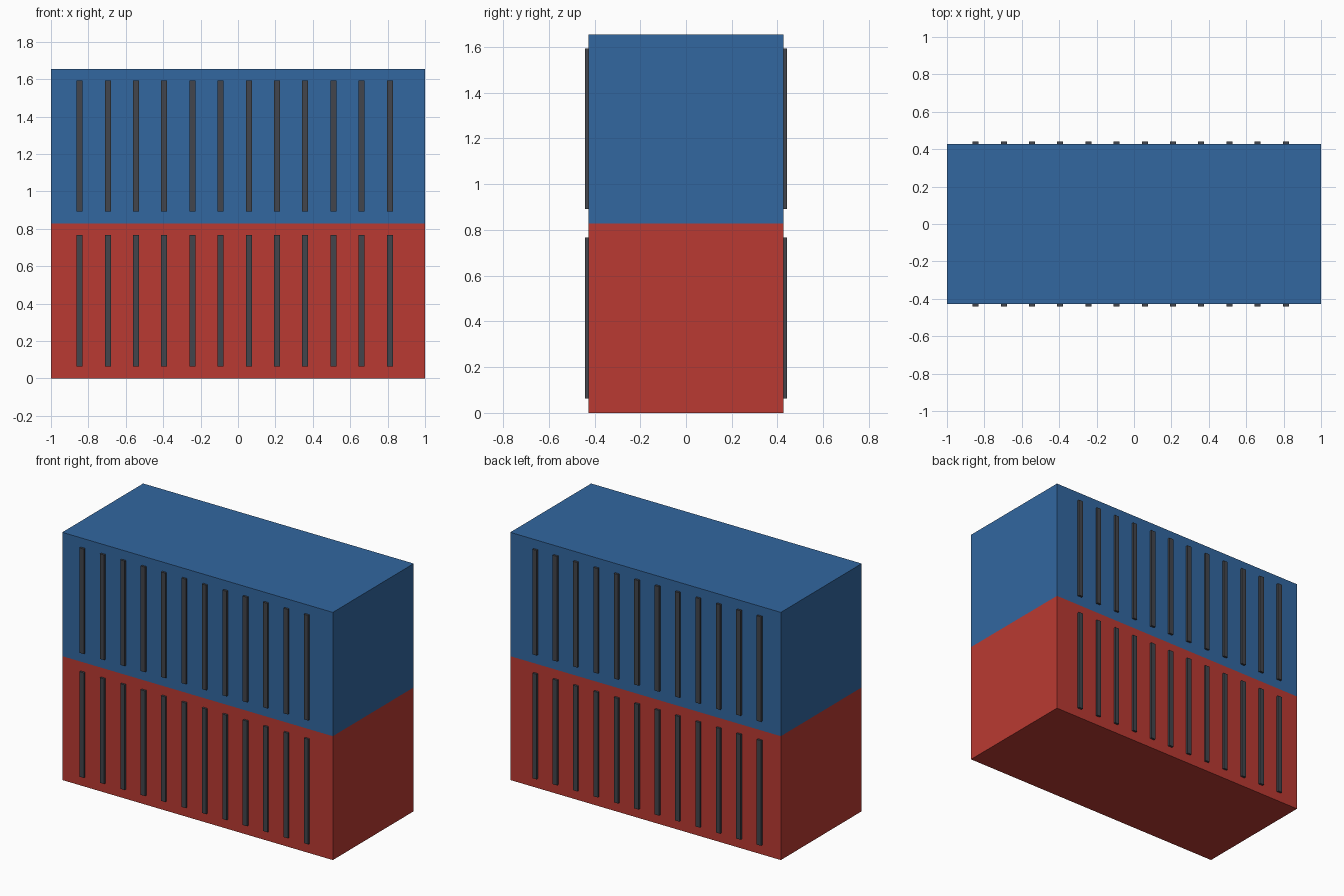
import bpy

if "Cube" in bpy.data.objects:
    bpy.data.objects.remove(bpy.data.objects["Cube"])

HALF_WIDTH = 0.427
HEIGHT = 0.8275
RIB_COUNT, RIB_START, RIB_STEP = 12, -0.847, 0.1508


def material(name, rgb):
    mat = bpy.data.materials.new(name)
    mat.diffuse_color = (*rgb, 1)
    mat.use_nodes = True
    mat.node_tree.nodes["Principled BSDF"].inputs["Base Color"].default_value = mat.diffuse_color
    return mat


def box(name, low, high, mat):
    bpy.ops.mesh.primitive_cube_add(
        size=1, location=[(a + b) / 2 for a, b in zip(low, high)])
    obj = bpy.context.object
    obj.name = name
    obj.scale = [b - a for a, b in zip(low, high)]
    bpy.ops.object.transform_apply(location=False, rotation=False, scale=True)
    obj.data.materials.append(mat)
    return obj


red = material("red_paint", (0.49, 0.042, 0.032))
blue = material("blue_paint", (0.032, 0.136, 0.352))
dark = material("dark_steel", (0.055, 0.06, 0.072))

# Two stacked containers, each with a row of ribs on both long sides
for level, (label, paint) in enumerate((("lower", red), ("upper", blue))):
    base = level * HEIGHT
    box(f"{label}_container", (-1, -HALF_WIDTH, base),
        (1, HALF_WIDTH, base + HEIGHT), paint)
    for side, sign in (("front", -1), ("back", 1)):
        y0, y1 = sorted((sign * (HALF_WIDTH - 0.013), sign * (HALF_WIDTH + 0.014)))
        for i in range(RIB_COUNT):
            x = RIB_START + i * RIB_STEP
            box(f"{label}_{side}_rib_{i + 1}", (x - 0.016, y0, base + 0.064),
                (x + 0.016, y1, base + 0.766), dark)
